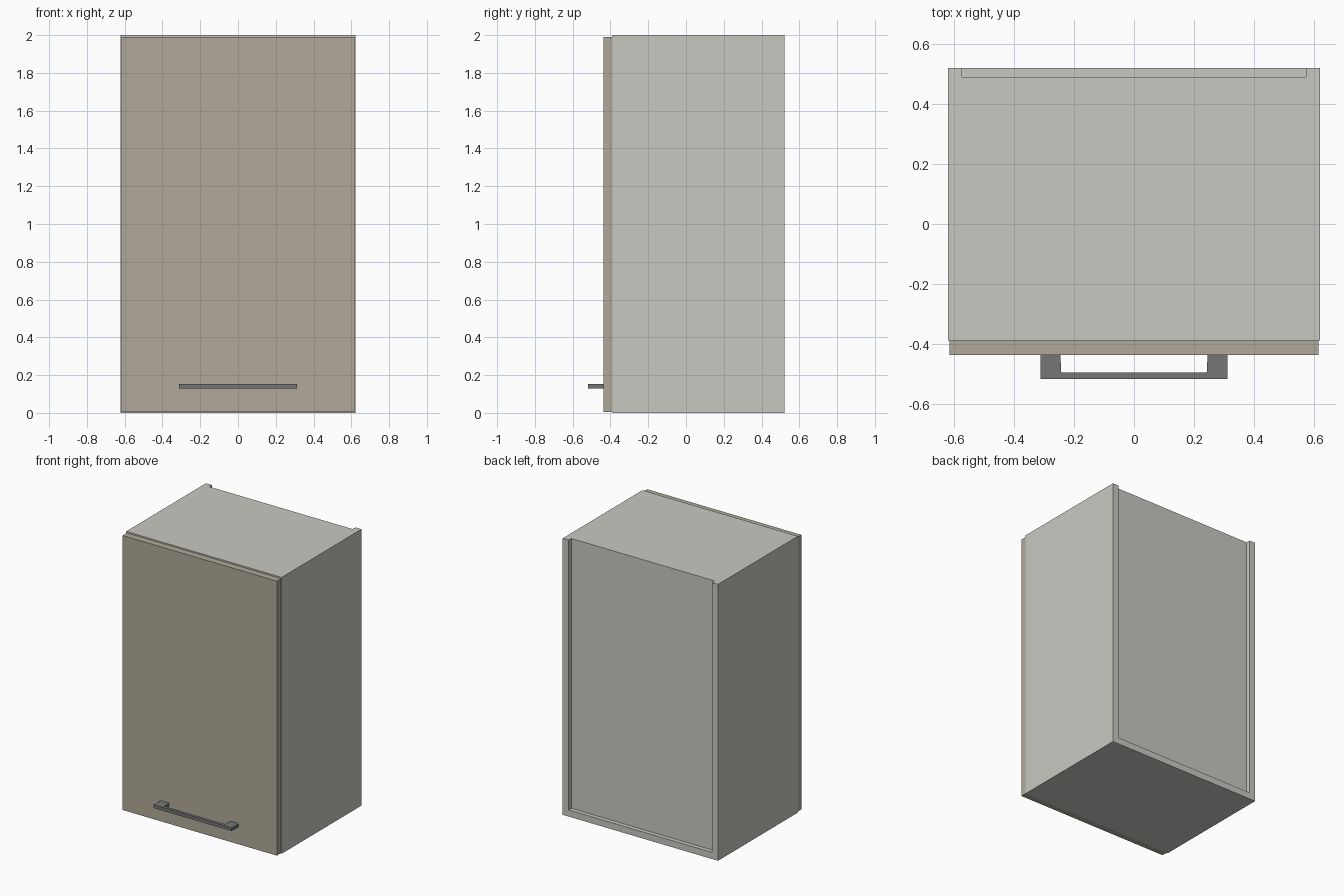
import bpy, bmesh

if "Cube" in bpy.data.objects:
    bpy.data.objects.remove(bpy.data.objects["Cube"])


def material(name, rgb):
    m = bpy.data.materials.new(name)
    m.diffuse_color = (*rgb, 1)
    m.use_nodes = True
    m.node_tree.nodes["Principled BSDF"].inputs["Base Color"].default_value = m.diffuse_color
    return m


panel_grey = material("panel_light_grey", (0.578, 0.584, 0.539))
door_beige = material("door_beige", (0.434, 0.402, 0.323))
handle_grey = material("handle_dark_grey", (0.18, 0.18, 0.182))


def prism(name, outline, z0, z1, mat):
    """Extrude an xy outline from z0 up to z1."""
    bm = bmesh.new()
    face = bm.faces.new([bm.verts.new((x, y, z0)) for x, y in outline])
    top = bmesh.ops.extrude_face_region(bm, geom=[face])["geom"]
    bmesh.ops.translate(bm, vec=(0, 0, z1 - z0),
                        verts=[v for v in top if isinstance(v, bmesh.types.BMVert)])
    bmesh.ops.recalc_face_normals(bm, faces=bm.faces)
    mesh = bpy.data.meshes.new(name)
    bm.to_mesh(mesh)
    bm.free()
    mesh.materials.append(mat)
    obj = bpy.data.objects.new(name, mesh)
    bpy.context.collection.objects.link(obj)
    return obj


def board(name, x0, x1, y0, y1, z0, z1, mat):
    return prism(name, [(x0, y0), (x1, y0), (x1, y1), (x0, y1)], z0, z1, mat)


W, T = 0.622, 0.048           # half width, board thickness
INNER = W - T
FRONT, BACK = -0.39, 0.522    # carcass depth
BACK_IN, BACK_OUT = 0.482, 0.491

# Carcass: two sides, bottom, top and a thin recessed back
for side, s in (("left", -1), ("right", 1)):
    x0, x1 = sorted((s * INNER, s * W))
    board(side + "_side", x0, x1, FRONT, BACK, 0, 2, panel_grey)
board("bottom_panel", -INNER, INNER, FRONT, BACK, 0, T, panel_grey)
board("top_panel", -INNER, INNER, FRONT, BACK_IN, 2 - T, 2, panel_grey)
board("back_panel", -INNER, INNER, BACK_IN, BACK_OUT, T, 2, panel_grey)

# Door, slightly smaller than the carcass
DOOR = -0.438
board("door", -0.617, 0.617, DOOR, FRONT, 0.004, 1.99, door_beige)

# C-shaped bar handle with wide feet
half = [(0.312, DOOR), (0.312, -0.518)]
inner = [(0.243, -0.496), (0.246, DOOR)]
right = inner + half
outline = right + [(-x, y) for x, y in reversed(right)]
prism("handle", outline, 0.13, 0.154, handle_grey)
